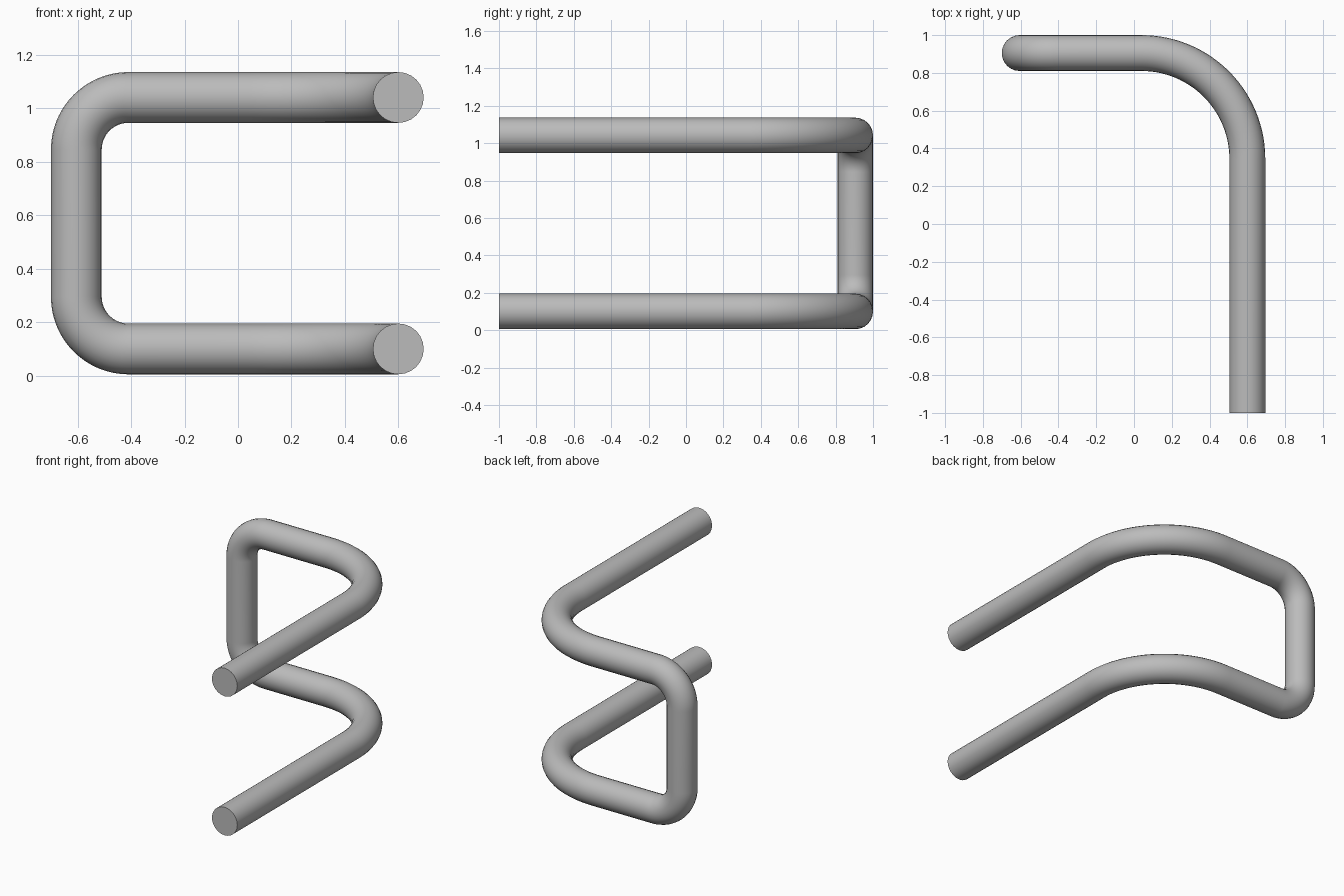
import bpy
from math import sin, cos, pi, radians
from mathutils import Vector

cube = bpy.data.objects.get("Cube")
if cube:
    bpy.data.objects.remove(cube, do_unlink=True)

RADIUS = 0.095
LEFT_X, RIGHT_X = 0.60, -0.605
FRONT_Y, BACK_Y = -1.0, 0.905
LOW_Z, HIGH_Z = 0.10, 1.041
SIDE_BEND, UPRIGHT_BEND = 0.56, 0.195

# Plain grey metal
metal = bpy.data.materials.new("grey metal")
metal.use_nodes = True
grey = (0.5, 0.5, 0.5, 1)
metal.diffuse_color = grey
metal.node_tree.nodes["Principled BSDF"].inputs["Base Color"].default_value = grey


def bend(before, corner, after, radius, steps=28):
    """Points of a quarter-circle bend that rounds a square corner."""
    u = (before - corner).normalized()
    v = (after - corner).normalized()
    centre = corner + (u + v) * radius
    angles = [pi / 2 * i / steps for i in range(steps + 1)]
    return [centre - v * radius * cos(a) - u * radius * sin(a) for a in angles]


# Centre line: lower arm, upright, upper arm
corners = [Vector(p) for p in (
    (LEFT_X, FRONT_Y, LOW_Z), (LEFT_X, BACK_Y, LOW_Z), (RIGHT_X, BACK_Y, LOW_Z),
    (RIGHT_X, BACK_Y, HIGH_Z), (LEFT_X, BACK_Y, HIGH_Z), (LEFT_X, FRONT_Y, HIGH_Z))]
radii = [SIDE_BEND, UPRIGHT_BEND, UPRIGHT_BEND, SIDE_BEND]
path = [corners[0]]
for i, radius in enumerate(radii):
    path += bend(*corners[i:i + 3], radius)
path.append(corners[-1])

# Round tube swept along the centre line, with flat end caps
curve = bpy.data.curves.new("bent_tube", "CURVE")
curve.dimensions = "3D"
curve.bevel_depth = RADIUS
curve.bevel_resolution = 10
curve.use_fill_caps = True
spline = curve.splines.new("POLY")
spline.points.add(len(path) - 1)
for point, position in zip(spline.points, path):
    point.co = (*position, 1)
curve.materials.append(metal)
tube = bpy.data.objects.new("bent_tube", curve)
bpy.context.collection.objects.link(tube)

bpy.ops.object.select_all(action="DESELECT")
tube.select_set(True)
bpy.context.view_layer.objects.active = tube
bpy.ops.object.convert(target="MESH")
bpy.ops.object.shade_smooth_by_angle(angle=radians(35))
